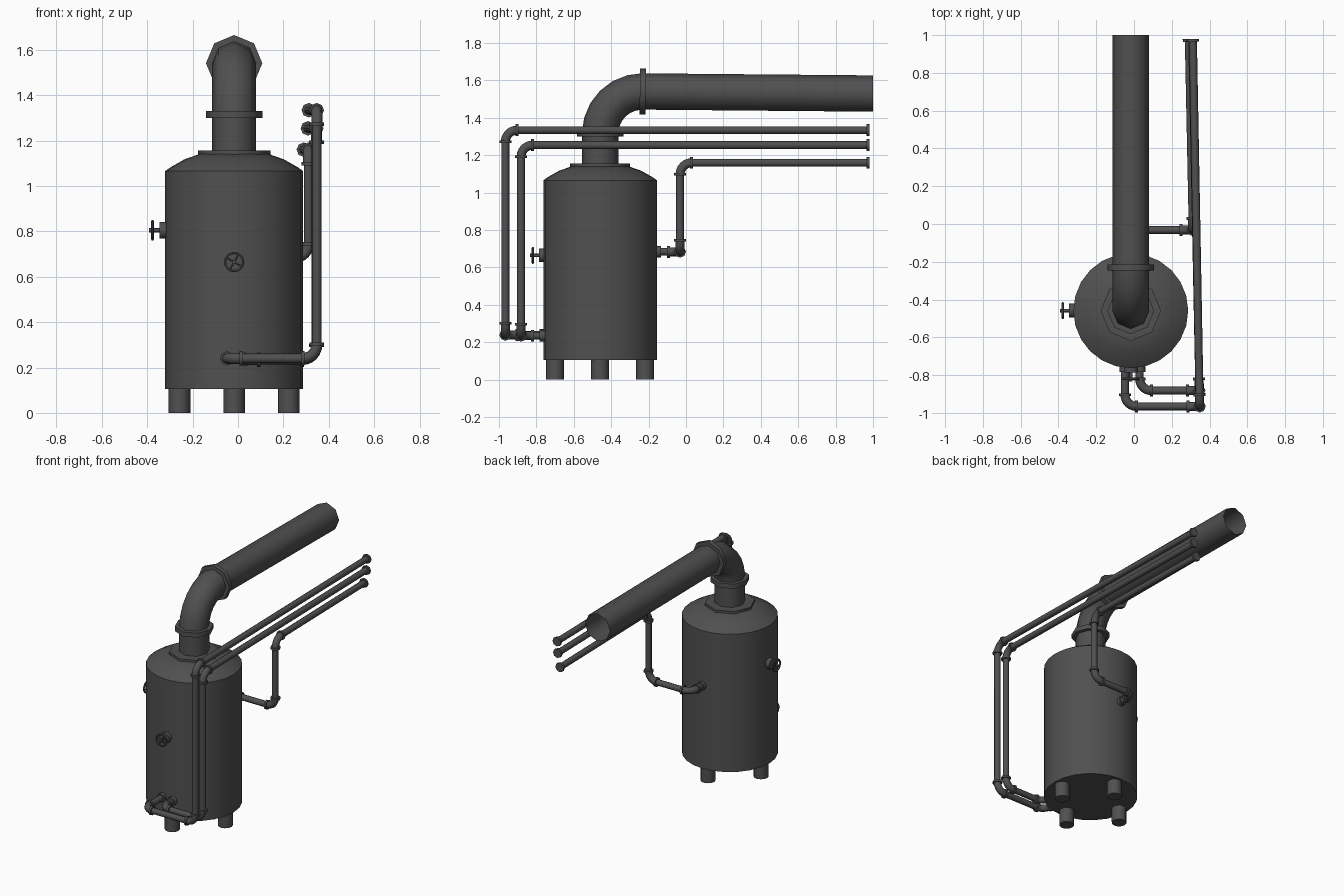
import bpy, bmesh, math
from mathutils import Vector as V

if "Cube" in bpy.data.objects:
    bpy.data.objects.remove(bpy.data.objects["Cube"])

CX, CY = -0.017, -0.459
mat = bpy.data.materials.new("dark_iron")
mat.diffuse_color = (0.08, 0.08, 0.08, 1)
mat.use_nodes = True
mat.node_tree.nodes["Principled BSDF"].inputs["Base Color"].default_value = mat.diffuse_color


def finish(name, bm, angle=50):
    bmesh.ops.recalc_face_normals(bm, faces=bm.faces)
    me = bpy.data.meshes.new(name)
    bm.to_mesh(me)
    bm.free()
    me.materials.append(mat)
    ob = bpy.data.objects.new(name, me)
    bpy.context.collection.objects.link(ob)
    bpy.ops.object.select_all(action='DESELECT')
    bpy.context.view_layer.objects.active = ob
    ob.select_set(True)
    bpy.ops.object.shade_smooth_by_angle(angle=math.radians(angle))
    return ob


def tube(bm, pts, radii, n=8, caps=True):
    """Sweep an n-sided ring along pts; radii is a number or one per point."""
    pts = [V(p) for p in pts]
    if not isinstance(radii, (list, tuple)):
        radii = [radii] * len(pts)
    q, last, rings = None, None, []
    for i, p in enumerate(pts):
        t = (pts[min(i + 1, len(pts) - 1)] - pts[max(i - 1, 0)]).normalized()
        q = t.to_track_quat('Z', 'Y') if q is None else last.rotation_difference(t) @ q
        last = t
        rings.append([bm.verts.new(p + q @ V((math.cos(a), math.sin(a), 0)) * radii[i])
                      for a in (2 * math.pi * k / n for k in range(n))])
    for r0, r1 in zip(rings, rings[1:]):
        for k in range(n):
            bm.faces.new((r0[k], r0[(k + 1) % n], r1[(k + 1) % n], r1[k]))
    if caps:
        bm.faces.new(rings[0][::-1])
        bm.faces.new(rings[-1])


def disc(bm, c, d, r, length, n=8):
    tube(bm, [c - d * length / 2, c + d * length / 2], r, n)


def pipe_run(name, pts, r, bend, fr, fl, elbow_r, end_flange=True):
    """Straight pipes joined by flanged elbows."""
    bm = bmesh.new()
    pts = [V(p) for p in pts]
    start = pts[0]
    for i in range(1, len(pts)):
        d1 = (pts[i] - pts[i - 1]).normalized()
        if i == len(pts) - 1:
            tube(bm, [start, pts[i]], r, caps=False)
            if end_flange:
                disc(bm, pts[i] - d1 * fl / 2, d1, fr, fl)
            break
        d2 = (pts[i + 1] - pts[i]).normalized()
        c = pts[i] - d1 * bend + d2 * bend
        arc = [c + (d1 * math.sin(t) - d2 * math.cos(t)) * bend
               for t in (math.pi / 2 * k / 6 for k in range(7))]
        tube(bm, [start, arc[0]], r, caps=False)
        tube(bm, arc, elbow_r, caps=False)
        disc(bm, arc[0], d1, fr, fl)
        disc(bm, arc[-1], d2, fr, fl)
        start = arc[-1]
    return finish(name, bm)


# Tank with domed shoulder
bm = bmesh.new()
prof = [(0.304, 0.105), (0.304, 1.066), (0.28, 1.083), (0.22, 1.117), (0.155, 1.14)]
tube(bm, [(CX, CY, z) for r, z in prof], [r for r, z in prof], 24)
finish("tank", bm, 25)

# Octagonal plate on top of the tank
bm = bmesh.new()
disc(bm, V((CX, CY, 1.146)), V((0, 0, 1)), 0.16, 0.02)
finish("top_plate", bm)

# Four feet
for i in range(4):
    a = i * math.pi / 2
    bm = bmesh.new()
    x, y = CX + 0.241 * math.cos(a), CY + 0.241 * math.sin(a)
    tube(bm, [(x, y, 0), (x, y, 0.11)], 0.048, 12)
    finish(f"foot_{i + 1}", bm)

# Large flue, open at the far end
pipe_run("flue_pipe", [(CX, CY, 1.13), (CX, CY, 1.543), (CX, 1.0, 1.53)],
         0.097, 0.228, 0.124, 0.032, 0.097, False)

# Three thin pipe lines
routes = {
    "outer_front_pipe": [(-0.048, -0.74, 0.24), (-0.048, -0.966, 0.24), (0.348, -0.966, 0.24),
                         (0.348, -0.966, 1.334), (0.312, 0.98, 1.334)],
    "inner_front_pipe": [(0.03, -0.74, 0.235), (0.03, -0.882, 0.235), (0.346, -0.882, 0.235),
                         (0.346, -0.882, 1.254), (0.308, 0.98, 1.254)],
    "rear_pipe": [(CX, -0.18, 0.684), (CX, -0.032, 0.684), (0.311, -0.032, 0.684),
                  (0.311, -0.032, 1.16), (0.29, 0.98, 1.16)],
}
for name, pts in routes.items():
    pipe_run(name, pts, 0.021, 0.062, 0.032, 0.015, 0.024)
    # Collar where the line leaves the tank
    s = 1 if pts[1][1] > pts[0][1] else -1
    bm = bmesh.new()
    disc(bm, V((pts[0][0], CY + s * 0.31, pts[0][2])), V((0, s, 0)), 0.03, 0.03)
    finish(name + "_collar", bm)


# Hand-wheel valves
def valve(name, base, d):
    base, d = V(base), V(d)
    side, up = d.cross(V((0, 0, 1))), V((0, 0, 1))
    bm = bmesh.new()
    tube(bm, [base - d * 0.02, base + d * 0.024], 0.037, 12)
    tube(bm, [base, base + d * 0.071], 0.009)
    hub = base + d * 0.056
    tube(bm, [hub + (side * math.cos(a) + up * math.sin(a)) * 0.04
              for a in (math.pi * k / 8 for k in range(17))], 0.006, 6, False)
    for a in (math.pi / 6, math.pi * 2 / 3):
        v = (side * math.cos(a) + up * math.sin(a)) * 0.04
        tube(bm, [hub - v, hub + v], 0.005, 6)
    finish(name, bm)


valve("front_valve", (CX, CY - 0.304, 0.665), (0, -1, 0))
valve("left_valve", (CX - 0.304, CY, 0.805), (-1, 0, 0))
